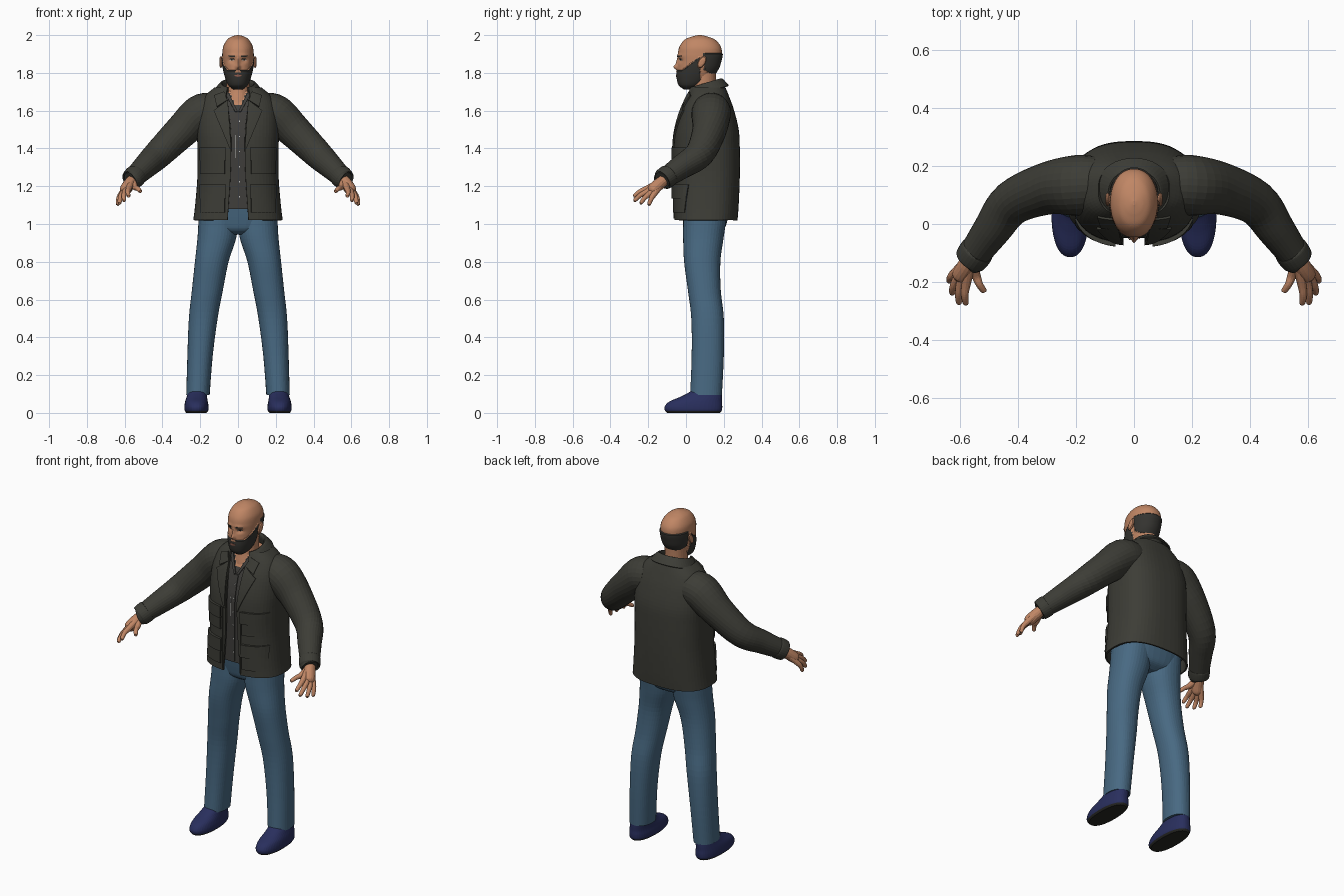
import bpy, bmesh
from math import sin, cos, pi, exp, copysign
from mathutils import Vector

cube = bpy.data.objects.get("Cube")
if cube:
    bpy.data.objects.remove(cube)


def material(name, r, g, b):
    m = bpy.data.materials.new(name)
    m.use_nodes = True
    m.diffuse_color = (r, g, b, 1)
    node = m.node_tree.nodes["Principled BSDF"]
    node.inputs["Base Color"].default_value = (r, g, b, 1)
    node.inputs["Roughness"].default_value = 0.8
    return m


skin = material("skin", 0.53, 0.24, 0.13)
cloth = material("jacket_cloth", 0.046, 0.046, 0.037)
denim = material("denim", 0.065, 0.142, 0.225)
navy = material("shoe_navy", 0.022, 0.028, 0.11)
hair = material("hair", 0.035, 0.034, 0.03)
shirt_grey = material("shirt_grey", 0.05, 0.048, 0.044)
sole = material("sole", 0.02, 0.02, 0.017)
pale = material("pale_grey", 0.5, 0.5, 0.48)
lip = material("lip", 0.3, 0.11, 0.075)
made = []


def smooth(rows, n=5):
    """Resample rows of numbers along a smooth spline."""
    out = []
    for i in range(len(rows) - 1):
        a, b, c, d = (rows[max(i - 1, 0)], rows[i], rows[i + 1],
                      rows[min(i + 2, len(rows) - 1)])
        for k in range(n):
            t = k / n
            out.append([q + t / 2 * (r - p + t * (2 * p - 5 * q + 4 * r - s
                        + t * (3 * (q - r) + s - p)))
                        for p, q, r, s in zip(a, b, c, d)])
    return out + [list(rows[-1])]


def build(name, rings, mats, closed=True, mirror=False, thick=0, rule=None):
    """Skin a list of rings; rule(centre) picks the material index."""
    bm = bmesh.new()
    vs = [[bm.verts.new(p) for p in ring] for ring in rings]
    n = len(vs[0])
    for lo, hi in zip(vs, vs[1:]):
        for j in range(n if closed else n - 1):
            k = (j + 1) % n
            bm.faces.new((lo[j], lo[k], hi[k], hi[j]))
    if closed:
        bm.faces.new(vs[0][::-1])
        bm.faces.new(vs[-1])
        bmesh.ops.recalc_face_normals(bm, faces=bm.faces)
    if rule:
        for f in bm.faces:
            f.material_index = int(rule(f.calc_center_median()))
    me = bpy.data.meshes.new(name)
    bm.to_mesh(me)
    bm.free()
    for m in mats:
        me.materials.append(m)
    ob = bpy.data.objects.new(name, me)
    bpy.context.collection.objects.link(ob)
    if thick:
        mod = ob.modifiers.new("thickness", "SOLIDIFY")
        mod.thickness, mod.offset = thick, 0
    if mirror:
        ob.modifiers.new("mirror", "MIRROR").use_mirror_merge = False
    made.append(ob)
    return ob


def signed(v, e):
    return copysign(abs(v) ** e, v)


def loft(name, rows, mats, p=2.0, n=40, tilt=0, change=None, **kw):
    """Stack level rings from rows of z, centre x, half width, front y, back y, gap."""
    rings = []
    for z, cx, rx, yf, yb, gap in rows:
        t0 = (gap / rx) ** (p / 2)
        ring = []
        for j in range(n):
            t = t0 + (2 * pi - 2 * t0) * j / (n if gap == 0 else n - 1)
            y = (yf + yb) / 2 - (yb - yf) / 2 * signed(cos(t), 2 / p)
            co = Vector((cx + rx * signed(sin(t), 2 / p), y, z + tilt * (y - 0.12)))
            ring.append(change(co) if change else co)
        rings.append(ring)
    return build(name, rings, mats, closed=rows[0][5] == 0, **kw)


def tube(name, points, mats, n=16, steps=5, **kw):
    """Round limb through points of x, y, z, radius."""
    pts = smooth(points, steps)
    rings = []
    for i, (x, y, z, r) in enumerate(pts):
        d = Vector(pts[min(i + 1, len(pts) - 1)][:3]) - Vector(pts[max(i - 1, 0)][:3])
        q = d.to_track_quat("Z", "Y")
        rings.append([Vector((x, y, z)) + q @ Vector((r * cos(a), r * sin(a), 0))
                      for a in (2 * pi * j / n for j in range(n))])
    return build(name, rings, mats, **kw)


def front_y(rows, x, z, p):
    for a, b in zip(rows, rows[1:]):
        if z <= b[0]:
            break
    t = min(max((z - a[0]) / (b[0] - a[0]), 0), 1)
    _, _, rx, yf, yb, _ = [u + t * (v - u) for u, v in zip(a, b)]
    s = max(1 - abs(x / rx) ** p, 0) ** (1 / p)
    return (yf + yb) / 2 - (yb - yf) / 2 * s


def patch(name, rows, quad, mat, lift, thick, p=2.6, relief=None, mirror=True, n=10):
    """Four-cornered plate in x, z that follows the front of a loft."""
    a, b, c, d = [Vector(q) for q in quad]
    rings = []
    for i in range(n + 1):
        lo, hi = a.lerp(d, i / n), b.lerp(c, i / n)
        ring = []
        for j in range(n + 1):
            x, z = lo.lerp(hi, j / n)
            y = front_y(rows, x, z, p) - lift - (relief(x, z) if relief else 0)
            ring.append((x, y, z))
        rings.append(ring)
    return build(name, rings, [mat], closed=False, mirror=mirror, thick=thick)


def box(x0, x1, z0, z1):
    return (x0, z0), (x1, z0), (x1, z1), (x0, z1)


# Jacket body, open down the front, over a shirt with a V neck
body = smooth([
    (1.02, 0, .232, -.058, .268, .055), (1.10, 0, .222, -.058, .274, .05),
    (1.25, 0, .210, -.058, .280, .04), (1.40, 0, .210, -.060, .280, .036),
    (1.50, 0, .212, -.050, .274, .038), (1.60, 0, .203, -.022, .25, .05),
    (1.67, 0, .175, .010, .225, .06), (1.72, 0, .120, .030, .205, .065)])
loft("jacket_body", body, [cloth], p=2.6, n=56, thick=.01)
under = [(z, 0, rx - .014, yf + .012, yb - .014, 0)
         for z, _, rx, yf, yb, _ in body if 1.07 < z < 1.705]
loft("shirt", under, [shirt_grey, skin], p=2.6, n=96,
     rule=lambda c: c.z > 1.69 or (c.y < .1 and c.z > 1.605 + 1.9 * abs(c.x)))
patch("shirt_collar", under, [(.002, 1.595), (.016, 1.595), (.068, 1.69), (.05, 1.695)],
      shirt_grey, .005, .006)
patch("shirt_placket", under, box(-.014, .014, 1.09, 1.59), shirt_grey, .003, .005, mirror=False)
patch("zip_strip", under, box(-.017, -.012, 1.35, 1.47), pale, .006, .003, mirror=False)
for i in range(6):
    z = 1.14 + .08 * i
    patch("shirt_button", under, box(.004, .01, z, z + .007), pale, .007, .003, mirror=False, n=2)

# Collar, lapels and the four flap pockets
loft("jacket_collar", smooth([
    (1.69, 0, .092, .015, .19, .055), (1.735, 0, .084, .02, .18, .055),
    (1.746, 0, .093, .012, .19, .058), (1.70, 0, .128, -.008, .224, .068)]),
    [cloth], p=2.2, tilt=.3, thick=.008)
patch("lapels", body, [(.036, 1.40), (.044, 1.40), (.128, 1.60), (.054, 1.655)], cloth, .01, .008)
patch("collar_points", body, [(.056, 1.655), (.112, 1.62), (.125, 1.68), (.075, 1.70)],
      cloth, .012, .008)
patch("front_bands", body, box(.056, .062, 1.03, 1.40), cloth, .006, .006)
for name, z, h in (("chest_pockets", 1.265, .14), ("hip_pockets", 1.06, .15)):
    patch(name, body, box(.07, .196, z, z + h), cloth, .007, .012)
    patch(name + "_flap", body, box(.064, .2, z + h * .5, z + h), cloth, .016, .009)

# Sleeves with cuffs
tube("sleeves", [(.13, .135, 1.595, .098), (.20, .133, 1.58, .104), (.30, .122, 1.49, .09),
                 (.42, .072, 1.372, .077), (.49, -.02, 1.305, .065),
                 (.56, -.118, 1.238, .052)], [cloth], n=28, mirror=True)
tube("cuffs", [(.538, -.088, 1.26, .05), (.541, -.092, 1.257, .059),
               (.562, -.122, 1.235, .057), (.565, -.126, 1.232, .046)],
     [cloth], n=28, mirror=True)

# Hands
wrist = (.562, -.12, 1.23)
tube("palms", [(*wrist, .03), (.58, -.15, 1.205, .032), (.598, -.178, 1.178, .03),
               (.605, -.19, 1.168, .016)], [skin], mirror=True)
fingers = {"index": ((.578, -.205, 1.188), (.580, -.278, 1.145)),
           "middle": ((.595, -.198, 1.176), (.604, -.276, 1.122)),
           "ring": ((.608, -.186, 1.166), (.628, -.242, 1.108)),
           "little": ((.617, -.168, 1.160), (.638, -.198, 1.100)),
           "thumb": ((.545, -.175, 1.195), (.515, -.235, 1.172))}
for name, (knuckle, tip) in fingers.items():
    k, t, w = Vector(knuckle), Vector(tip), Vector(wrist)
    mid = k.lerp(t, .55) + Vector((.004, 0, .006))
    tube(name + "_fingers", [(*w, .022), (*k, .016), (*mid, .0125), (*k.lerp(t, .93), .010),
                             (*t, .003)], [skin], n=12, mirror=True)

# Jeans
loft("jeans_legs", smooth([
    (.095, .212, .062, .022, .19, 0), (.3, .201, .067, .03, .2, 0),
    (.5, .184, .076, .028, .2, 0), (.65, .162, .082, .01, .184, 0),
    (.8, .139, .089, -.01, .182, 0), (.92, .113, .102, -.015, .198, 0),
    (1.0, .106, .104, -.015, .21, 0), (1.08, .105, .1, -.015, .22, 0)]),
    [denim], p=2.2, mirror=True)
loft("jeans_hips", smooth([
    (.945, 0, .08, .03, .16, 0), (.97, 0, .17, -.002, .2, 0),
    (1.02, 0, .207, -.016, .22, 0), (1.1, 0, .203, -.03, .24, 0)]), [denim], p=2.4)

# Shoes
loft("shoes", smooth([
    (0, .22, .054, -.1, .18, 0), (.014, .22, .063, -.112, .19, 0),
    (.035, .22, .064, -.112, .192, 0), (.06, .22, .06, -.088, .19, 0),
    (.085, .218, .054, -.03, .19, 0), (.108, .215, .05, .015, .188, 0),
    (.125, .213, .045, .035, .18, 0)]), [navy, sole], p=2.3, mirror=True,
    rule=lambda c: c.z < .012)

# Neck and head, with relief for nose, brow and eye sockets
loft("neck", smooth([(1.6, 0, .085, .0, .19, 0), (1.66, 0, .072, .012, .172, 0),
                     (1.72, 0, .061, .025, .158, 0), (1.81, 0, .062, .03, .16, 0)]), [skin])
skull = smooth([
    (1.712, 0, .022, -.005, .04, 0), (1.735, 0, .048, -.034, .085, 0),
    (1.775, 0, .064, -.045, .135, 0), (1.82, 0, .075, -.044, .168, 0),
    (1.86, 0, .08, -.042, .182, 0), (1.90, 0, .082, -.043, .19, 0),
    (1.94, 0, .078, -.034, .184, 0), (1.975, 0, .058, -.008, .155, 0),
    (1.992, 0, .034, .03, .115, 0), (2.0, 0, .006, .065, .08, 0)], 8)


def relief(x, z):
    def bump(cx, cz, wx, wz):
        return exp(-((abs(x) - cx) / wx) ** 2 - ((z - cz) / wz) ** 2)
    return (.02 * bump(0, 1.83, .012, .014) + .01 * bump(0, 1.855, .009, .022)
            - .009 * bump(.033, 1.866, .018, .012) + .004 * bump(.03, 1.892, .025, .01))


def hairy(c):
    beard = c.y < .075 and c.z < 1.812 + max(0, c.y + .02) * .8 and \
        not (abs(c.x) < .016 and c.y < -.048 and c.z > 1.806)
    back = c.y > .095 and 1.905 - .05 * max(0, .13 - c.y) > c.z > 1.815 - .55 * (c.y - .095)
    return beard or back


def face(c):
    if c.y < .03:
        c.y -= relief(c.x, c.z)
    if hairy(c):
        out = Vector((c.x, c.y - .07, 0))
        c += out.normalized() * .005
    return c


loft("head", skull, [skin, hair], p=2.15, n=96, change=face, rule=hairy)
for name, quad, mat, lift in (
        ("eyebrows", [(.016, 1.884), (.05, 1.886), (.052, 1.892), (.016, 1.893)], hair, .002),
        ("eyes", [(.021, 1.866), (.044, 1.866), (.04, 1.873), (.026, 1.873)], pale, .001),
        ("irises", box(.029, .037, 1.865, 1.873), sole, .002),
        ("eyelids", [(.02, 1.872), (.046, 1.87), (.042, 1.876), (.025, 1.877)], hair, .002),
        ("lips", [(0, 1.779), (.016, 1.783), (.02, 1.787), (0, 1.791)], lip, .007)):
    patch(name, skull, quad, mat, lift, .002, p=2.15, relief=relief)

# Ears
ear = [(.078, 0), (.083, .7), (.09, 1), (.096, .85), (.099, .3)]
build("ears", [[(x, .084 + .02 * s * cos(a) + .012 * s * sin(a), 1.857 + .032 * s * sin(a))
                for a in (2 * pi * j / 20 for j in range(20))]
               for x, s in [(x, max(s, .4)) for x, s in ear]], [skin], mirror=True)

# Bake modifiers and shade smoothly
for ob in bpy.context.view_layer.objects:
    ob.select_set(ob in made)
bpy.context.view_layer.objects.active = made[0]
bpy.ops.object.convert(target="MESH")
bpy.ops.object.shade_smooth_by_angle(angle=.7)
